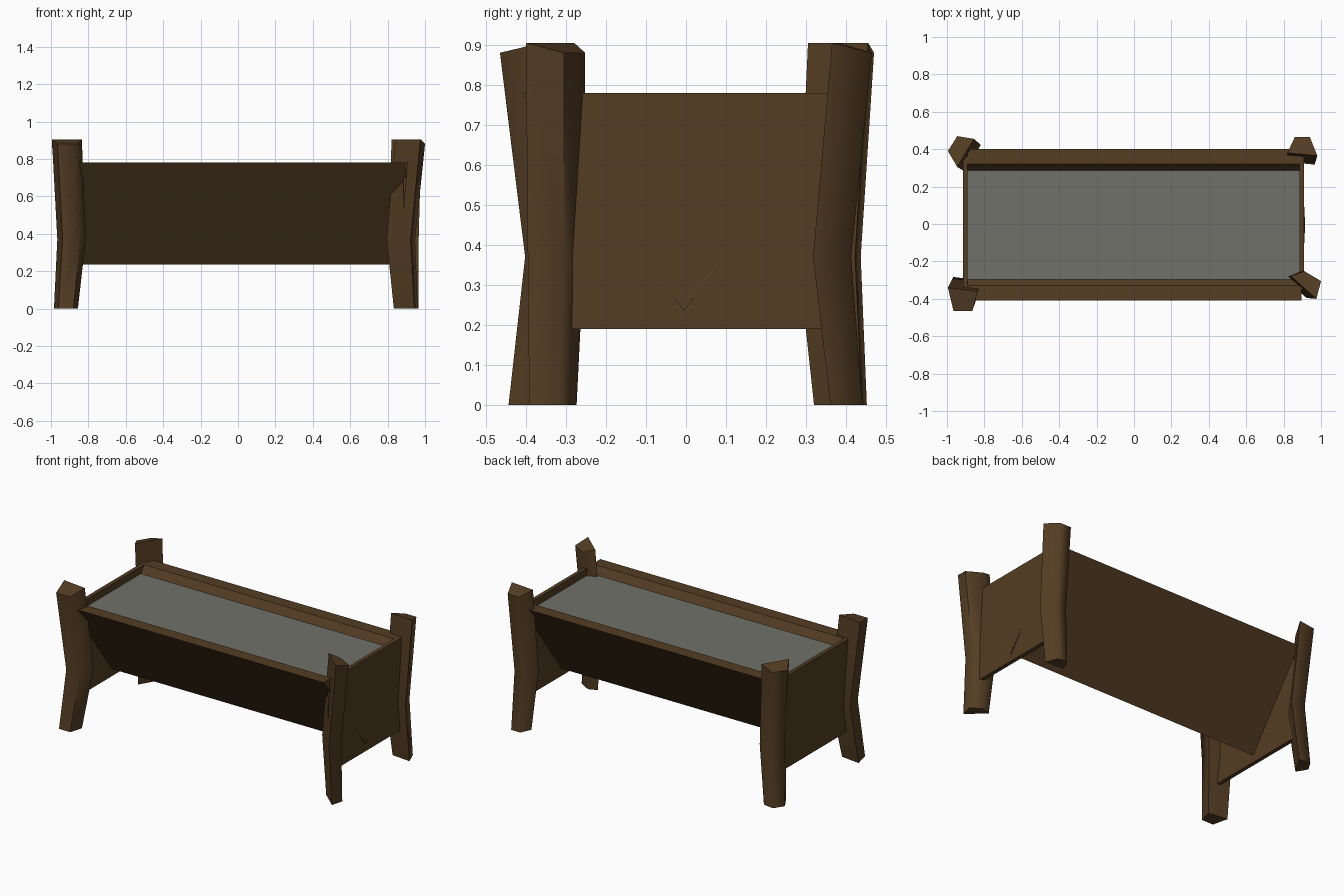
import bpy
import bmesh
from mathutils import Vector

cube = bpy.data.objects.get("Cube")
if cube:
    bpy.data.objects.remove(cube)


def material(name, colour):
    mat = bpy.data.materials.new(name)
    mat.use_nodes = True
    mat.diffuse_color = (*colour, 1)
    bsdf = mat.node_tree.nodes["Principled BSDF"]
    bsdf.inputs["Base Color"].default_value = (*colour, 1)
    bsdf.inputs["Roughness"].default_value = 0.9
    return mat


WOOD = material("dark_wood", (0.088, 0.047, 0.017))
WATER = material("grey_water", (0.16, 0.165, 0.14))


def loft(name, rings, mat):
    """Solid through matching rings of points, capped at both ends."""
    bm = bmesh.new()
    loops = [[bm.verts.new(p) for p in ring] for ring in rings]
    for a, b in zip(loops, loops[1:]):
        for i in range(len(a)):
            j = (i + 1) % len(a)
            bm.faces.new((a[i], a[j], b[j], b[i]))
    bm.faces.new(loops[0])
    bm.faces.new(loops[-1])
    bmesh.ops.recalc_face_normals(bm, faces=bm.faces)
    mesh = bpy.data.meshes.new(name)
    bm.to_mesh(mesh)
    bm.free()
    mesh.materials.append(mat)
    obj = bpy.data.objects.new(name, mesh)
    bpy.context.collection.objects.link(obj)
    return obj


def box(name, low, high, mat):
    def ring(z):
        return [(low[0], low[1], z), (high[0], low[1], z),
                (high[0], high[1], z), (low[0], high[1], z)]
    return loft(name, [ring(low[2]), ring(high[2])], mat)


# Sloping side boards that meet in a V below the basin
MID_Y = -0.005
for name, side in (("front_board", -1), ("back_board", 1)):
    profile = [(0.405, 0.78), (0.0, 0.235), (0.0, 0.345), (0.325, 0.78)]
    rings = []
    for end in (-0.89, 0.895):
        rings.append([(end + (0.02 if end > 0 and z < 0.3 else 0),
                       MID_Y + side * y, z) for y, z in profile])
    loft(name, rings, WOOD)

# Upright end panels
box("right_end_panel", (-0.915, -0.35, 0.19), (-0.89, 0.36, 0.78), WOOD)
box("left_end_panel", (0.885, -0.35, 0.19), (0.91, 0.36, 0.78), WOOD)

# Water surface
box("water", (-0.89, -0.298, 0.725), (0.885, 0.288, 0.735), WATER)


def post(name, outer, inner, mid_shift, foot_shift):
    """Bent post: two outer and two inner top corners, shifted lower down."""
    top = [Vector((x, y, 0.88)) for x, y in outer]
    top += [Vector((x, y, 0.905)) for x, y in inner]
    centre = sum(top, Vector()) / 4

    def section(z, scale, shift):
        ring = []
        for p in top:
            q = centre + (p - centre) * scale + Vector((*shift, 0))
            ring.append((q.x, q.y, z))
        return ring

    obj = loft(name, [section(0, 0.8, foot_shift),
                      section(0.37, 0.95, mid_shift), top], WOOD)
    bpy.ops.object.select_all(action="DESELECT")
    obj.select_set(True)
    bpy.context.view_layer.objects.active = obj
    bpy.ops.object.shade_smooth_by_angle(angle=1.3)


# Corner posts, each turned its own way
post("front_right_post", [(-0.965, -0.465), (-0.865, -0.465)],
     [(-0.835, -0.36), (-0.995, -0.34)], (0.025, 0.06), (-0.005, 0.01))
post("front_left_post", [(0.91, -0.252), (1.0, -0.305)],
     [(0.975, -0.40), (0.84, -0.28)], (-0.05, 0.0), (-0.025, -0.01))
post("back_left_post", [(0.94, 0.465), (0.86, 0.465)],
     [(0.82, 0.38), (0.98, 0.365)], (-0.01, -0.05), (0.0, -0.015))
post("back_right_post", [(-0.995, 0.39), (-0.945, 0.47)],
     [(-0.855, 0.455), (-0.945, 0.305)], (0.04, -0.03), (0.01, -0.005))
